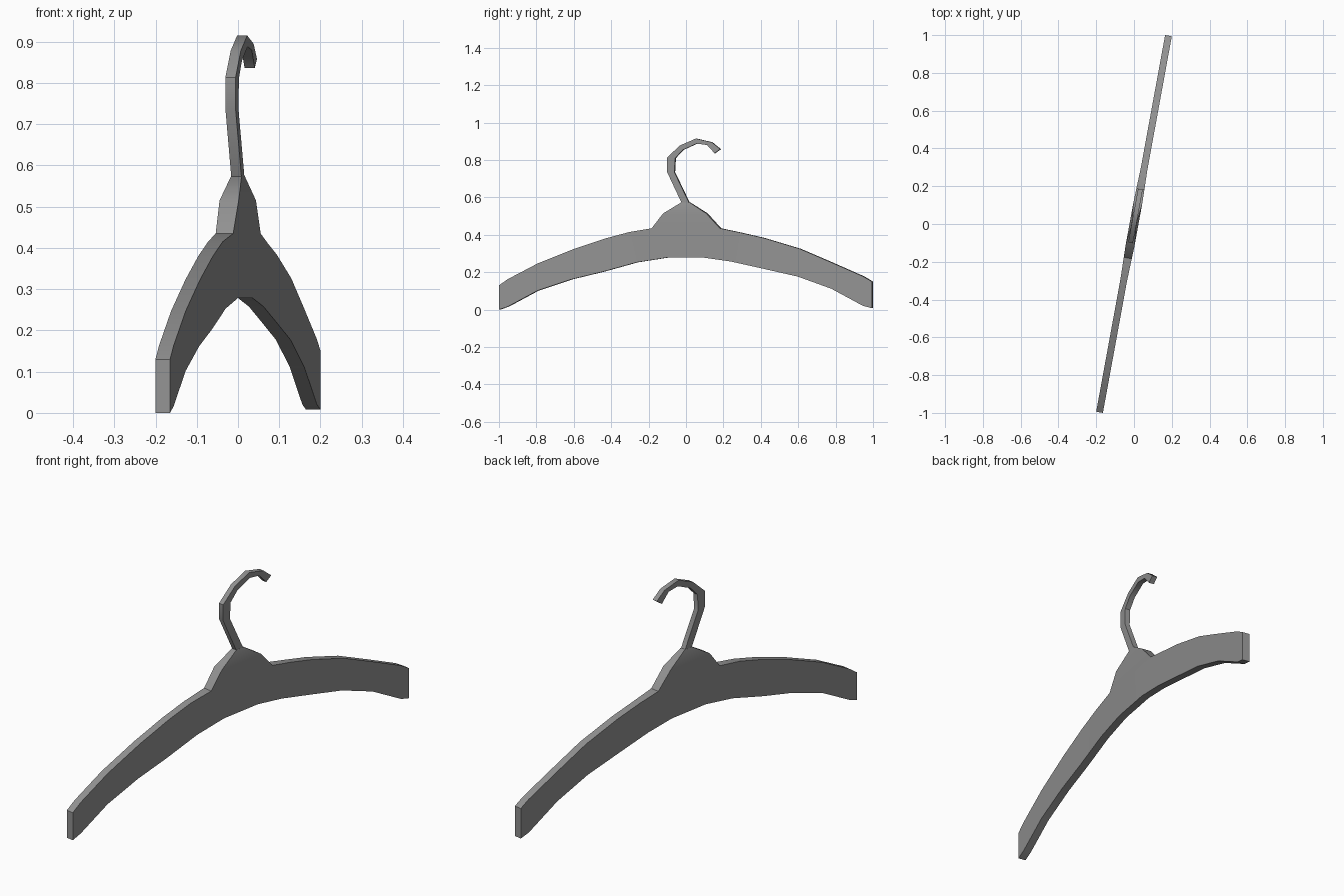
import bpy, bmesh, math
from mathutils import Matrix

if "Cube" in bpy.data.objects:
    bpy.data.objects.remove(bpy.data.objects["Cube"])

ANGLE = -math.atan(0.183)          # hanger plane is turned about z
STRETCH = 1 / math.cos(ANGLE)      # grid y -> length along the hanger

grey = bpy.data.materials.new("dark_grey")
grey.diffuse_color = (0.29, 0.29, 0.29, 1)
grey.use_nodes = True
grey.node_tree.nodes["Principled BSDF"].inputs["Base Color"].default_value = grey.diffuse_color


def loft(name, stations):
    """Each station: (y, z, thickness) of one edge, then of the other edge."""
    bm = bmesh.new()
    rings = []
    for y1, z1, t1, y2, z2, t2 in stations:
        rings.append([bm.verts.new((x, y * STRETCH, z)) for x, y, z in (
            (-t1 / 2, y1, z1), (t1 / 2, y1, z1),
            (t2 / 2, y2, z2), (-t2 / 2, y2, z2))])
    for a, b in zip(rings, rings[1:]):
        for i in range(4):
            j = (i + 1) % 4
            bm.faces.new((a[i], a[j], b[j], b[i]))
    bm.faces.new(rings[0])
    bm.faces.new(rings[-1])
    bmesh.ops.recalc_face_normals(bm, faces=bm.faces)
    bm.transform(Matrix.Rotation(ANGLE, 4, 'Z'))
    me = bpy.data.meshes.new(name)
    bm.to_mesh(me)
    bm.free()
    me.materials.append(grey)
    ob = bpy.data.objects.new(name, me)
    bpy.context.collection.objects.link(ob)
    # soften shallow facets, keep the rim edges sharp
    bpy.ops.object.select_all(action='DESELECT')
    ob.select_set(True)
    bpy.context.view_layer.objects.active = ob
    bpy.ops.object.shade_smooth_by_angle(angle=math.radians(40))
    return ob


# Curved shoulder bar: (top y, top z, bottom y, bottom z)
bar = [(-.997, .13, -.997, 0), (-.95, .163, -.95, .016), (-.79, .247, -.79, .102),
       (-.6, .323, -.61, .162), (-.43, .38, -.44, .203), (-.30, .415, -.26, .253),
       (-.18, .435, -.1, .278), (.185, .435, .1, .278), (.29, .413, .24, .258),
       (.42, .383, .42, .218), (.61, .326, .6, .177), (.78, .253, .78, .112),
       (.95, .178, .95, .02), (.997, .15, .997, .008)]
loft("shoulder_bar", [(a, b, .043 if abs(a) < .2 else .036, c, d, .036)
                      for a, b, c, d in bar])

# Raised neck block in the middle
loft("neck_block", [(-.18, .435, .043, .185, .435, .043),
                    (-.118, .515, .047, .112, .515, .047),
                    (-.022, .574, .026, .02, .574, .026)])

# Faceted hook: (outer y, outer z, inner y, inner z)
hook = [(-.022, .572, .018, .572), (-.1, .738, -.06, .735), (-.1, .813, -.056, .81),
        (-.03, .878, -.015, .854), (.055, .915, .06, .888), (.14, .895, .115, .88),
        (.185, .858, .155, .836)]
loft("hook", [(a, b, .025, c, d, .025) for a, b, c, d in hook])
